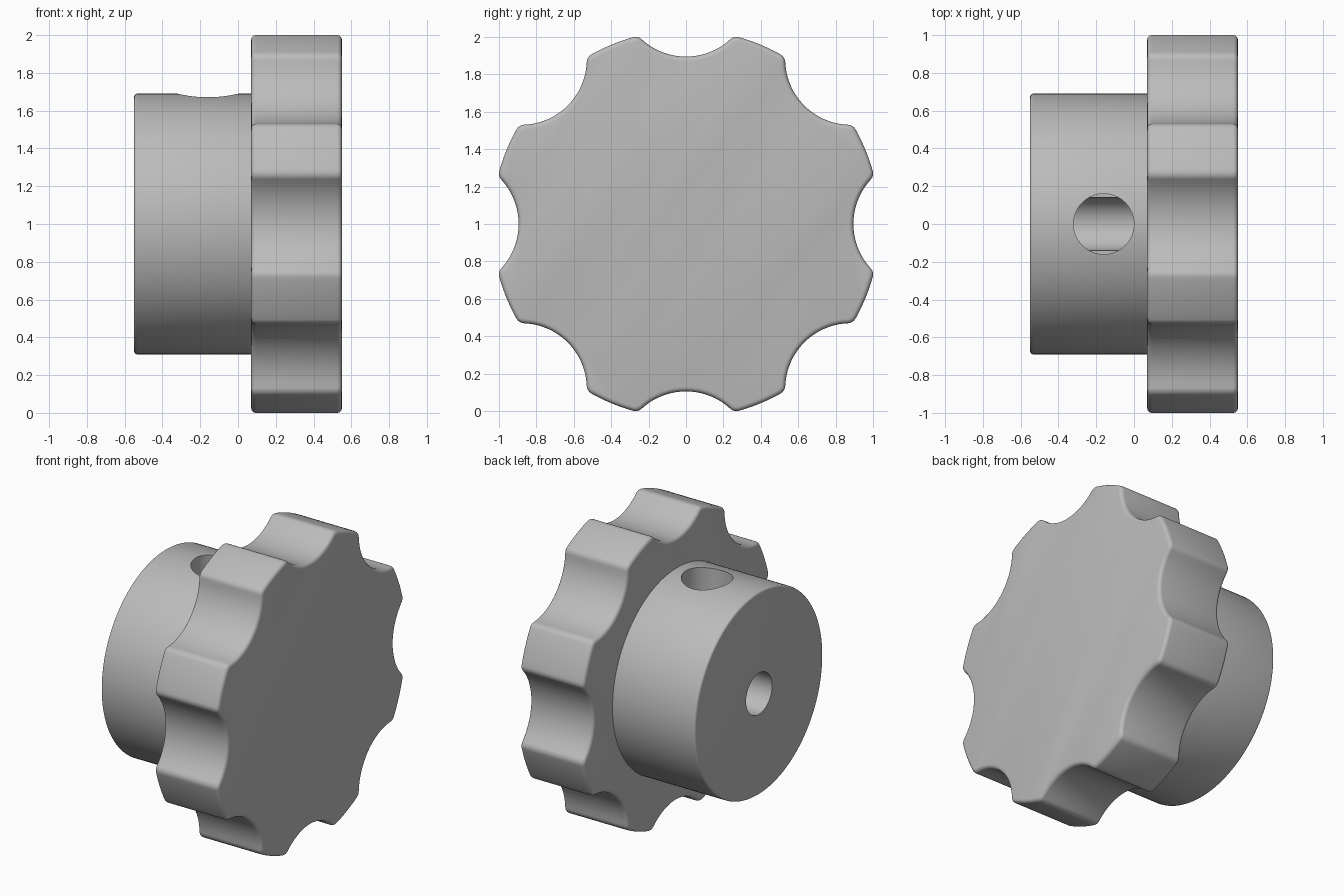
import bpy, bmesh
from math import pi, sin, cos, acos, atan2, radians
from mathutils import Matrix, Vector

cube = bpy.data.objects.get("Cube")
if cube:
    bpy.data.objects.remove(cube, do_unlink=True)

grey = bpy.data.materials.new("grey plastic")
grey.use_nodes = True
colour = (0.5, 0.5, 0.5, 1)
grey.diffuse_color = colour
grey.node_tree.nodes["Principled BSDF"].inputs["Base Color"].default_value = colour


def prism(name, outline, x0, x1):
    """Extrude a closed (y, z) outline along x, centred on the knob axis."""
    bm = bmesh.new()
    face = bm.faces.new([bm.verts.new((x0, y, z + 1)) for y, z in outline])
    ext = bmesh.ops.extrude_face_region(bm, geom=[face])
    moved = [v for v in ext["geom"] if isinstance(v, bmesh.types.BMVert)]
    bmesh.ops.translate(bm, verts=moved, vec=(x1 - x0, 0, 0))
    bmesh.ops.recalc_face_normals(bm, faces=bm.faces)
    mesh = bpy.data.meshes.new(name)
    bm.to_mesh(mesh)
    bm.free()
    obj = bpy.data.objects.new(name, mesh)
    bpy.context.collection.objects.link(obj)
    mesh.materials.append(grey)
    return obj


def circle(r, n):
    return [(r * cos(2 * pi * i / n), r * sin(2 * pi * i / n)) for i in range(n)]


def activate(obj):
    bpy.ops.object.select_all(action="DESELECT")
    obj.select_set(True)
    bpy.context.view_layer.objects.active = obj


def round_edges(obj, width):
    mod = obj.modifiers.new("rounding", "BEVEL")
    mod.width, mod.segments = width, 4
    mod.limit_method, mod.angle_limit = "ANGLE", radians(60)
    activate(obj)
    bpy.ops.object.modifier_apply(modifier=mod.name)


def cut(obj, cutter):
    cutter.hide_render = True
    mod = obj.modifiers.new("cut", "BOOLEAN")
    mod.operation, mod.solver, mod.object = "DIFFERENCE", "EXACT", cutter
    activate(obj)
    bpy.ops.object.modifier_apply(modifier=mod.name)
    bpy.data.objects.remove(cutter, do_unlink=True)


# Grip outline: eight lobes and scallops joined by tangent fillets
R, scallop_r, scallop_c, fillet = 1.038, 0.35, 1.245, 0.05
d = R - fillet
a = acos((d * d + scallop_c ** 2 - (scallop_r + fillet) ** 2) / (2 * d * scallop_c))
fillet_centre = Vector((d * cos(a), d * sin(a)))
to_fillet = fillet_centre - Vector((scallop_c, 0))
s = atan2(to_fillet.y, to_fillet.x)


def arc(centre, r, start, end, n):
    return [centre + r * Vector((cos(t), sin(t)))
            for t in (start + (end - start) * i / n for i in range(n + 1))]


half = arc(Vector((scallop_c, 0)), scallop_r, pi, s, 10)
half += arc(fillet_centre, fillet, s - pi, a - 2 * pi if s - pi < a - 2 * pi else a, 6)[1:]
half += arc(Vector((0, 0)), R, a, pi / 8, 4)[1:]
mirrored = [Vector((p.x, -p.y)) for p in reversed(half[1:-1])]
sector = mirrored + half
outline = []
for k in range(8):
    turn = Matrix.Rotation(k * pi / 4, 2)
    outline += [tuple(turn @ p) for p in sector]

grip = prism("grip", outline, 0.07, 0.55)
round_edges(grip, 0.025)

# Hub with a blind axial bore and a set screw hole from the top
hub = prism("hub", circle(0.69, 128), -0.55, 0.10)
round_edges(hub, 0.015)
cut(hub, prism("bore_cutter", circle(0.14, 64), -0.7, 0.07))
bpy.ops.mesh.primitive_cylinder_add(vertices=64, radius=0.16, depth=1, location=(-0.16, 0, 1.5))
screw_cutter = bpy.context.object
screw_cutter.name = "screw_hole_cutter"
screw_cutter.data.materials.append(grey)
cut(hub, screw_cutter)

for part in (grip, hub):
    activate(part)
    bpy.ops.object.shade_smooth_by_angle(angle=radians(30))
